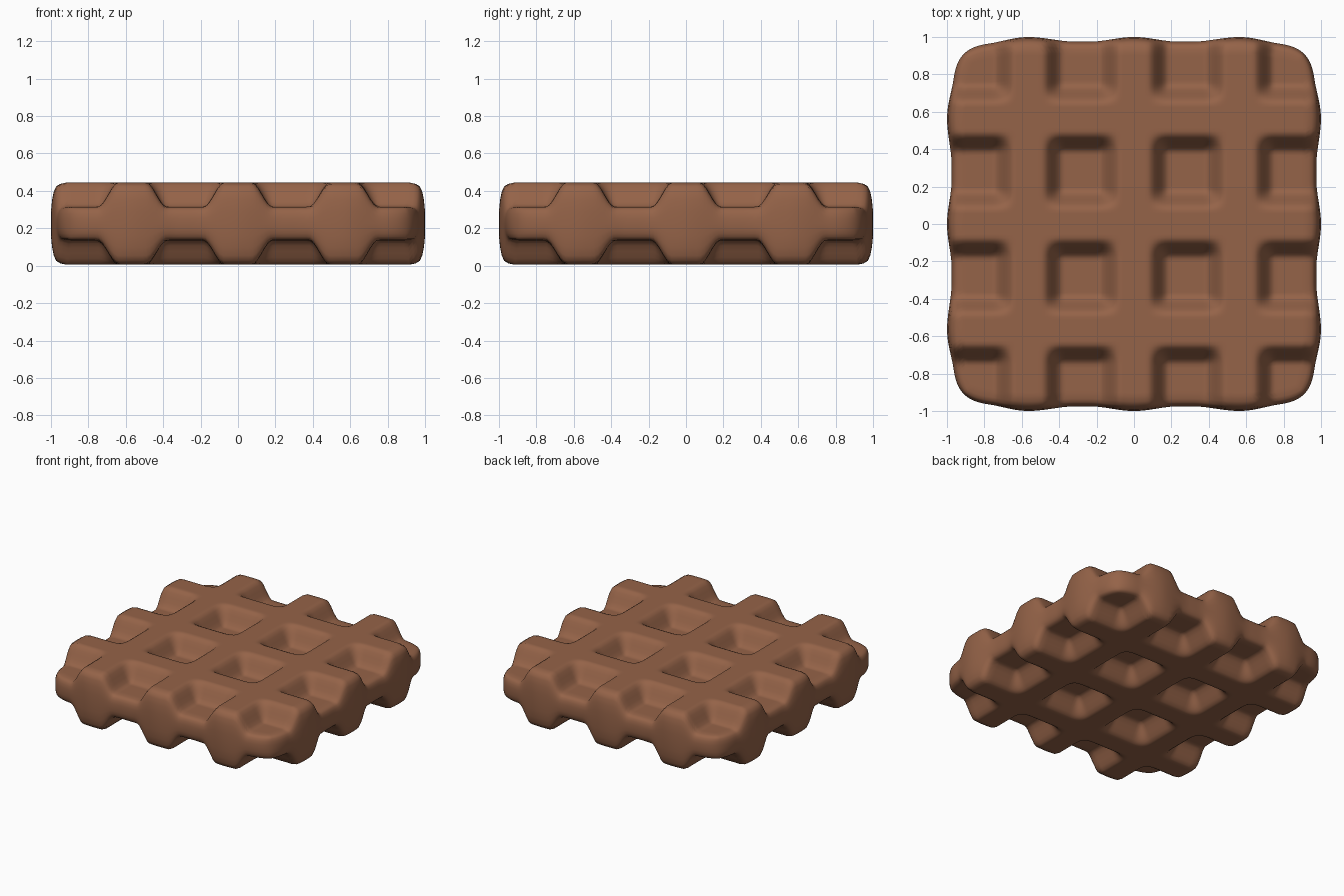
import bpy, bmesh

if "Cube" in bpy.data.objects:
    bpy.data.objects.remove(bpy.data.objects["Cube"])

N = 100                   # grid divisions per side
MID = 0.225               # height of the middle plane
THIN, THICK = 0.09, 0.219 # half thickness in pits and at ribs


def bump(d, inner, outer):
    """1 on a rib's crest, easing to 0 beyond its slope."""
    t = min(1, max(0, (outer - abs(d)) / (outer - inner)))
    return t * t * (3 - 2 * t)


def ribs(c, inner=0.075, outer=0.185):
    return max(bump(c - k, inner, outer) for k in (-0.565, 0, 0.565))


def place(u, v, zf):
    """Map a unit-square point to the rounded, wavy waffle outline."""
    m = max(abs(u), abs(v))
    a = m / ((abs(u)**10 + abs(v)**10) ** 0.1) if m > 0 else 1
    a = 1 + (a - 1) * m**6
    t = min(abs(u), abs(v))
    edge = 0.975 + 0.025 * ribs(t, 0.0, 0.24)
    s = a * (1 + (edge - 1) * m**8)
    x, y = u * s, v * s
    r = 1 - (1 - ribs(x)) * (1 - ribs(y))
    return (x, y, MID + zf * (THIN + (THICK - THIN) * r))


bm = bmesh.new()

# top and bottom pitted faces
INSET = 0.92
loops = {}
for side in (1, -1):
    g = [[bm.verts.new(place(INSET * (2*i/N - 1), INSET * (2*j/N - 1), side))
          for j in range(N + 1)] for i in range(N + 1)]
    for i in range(N):
        for j in range(N):
            q = [g[i][j], g[i+1][j], g[i+1][j+1], g[i][j+1]]
            bm.faces.new(q if side > 0 else q[::-1])
    border = [(i, 0) for i in range(N)] + [(N, j) for j in range(N)] + \
             [(i, N) for i in range(N, 0, -1)] + [(0, j) for j in range(N, 0, -1)]
    loops[side] = [g[i][j] for i, j in border]

# rounded rim, built as rings between the two faces
half = [(0.95, 0.97), (0.972, 0.91), (0.985, 0.78), (0.994, 0.58), (1.0, 0.3)]
rim = half + [(1.0, 0)] + [(s, -z) for s, z in reversed(half)]
rings = [loops[1]]
for s, z in rim:
    rings.append([bm.verts.new(place(s * (2*i/N - 1), s * (2*j/N - 1), z))
                  for i, j in border])
rings.append(loops[-1])
n = len(border)
for a, b in zip(rings, rings[1:]):
    for k in range(n):
        l = (k + 1) % n
        bm.faces.new((a[k], b[k], b[l], a[l]))
bmesh.ops.recalc_face_normals(bm, faces=bm.faces)
for f in bm.faces:
    f.smooth = True

mesh = bpy.data.meshes.new("waffle")
bm.to_mesh(mesh)
bm.free()
waffle = bpy.data.objects.new("waffle", mesh)
bpy.context.collection.objects.link(waffle)

# baked brown colour
mat = bpy.data.materials.new("baked brown")
mat.diffuse_color = (0.30, 0.125, 0.065, 1)
mat.use_nodes = True
mat.node_tree.nodes["Principled BSDF"].inputs["Base Color"].default_value = mat.diffuse_color
mesh.materials.append(mat)
